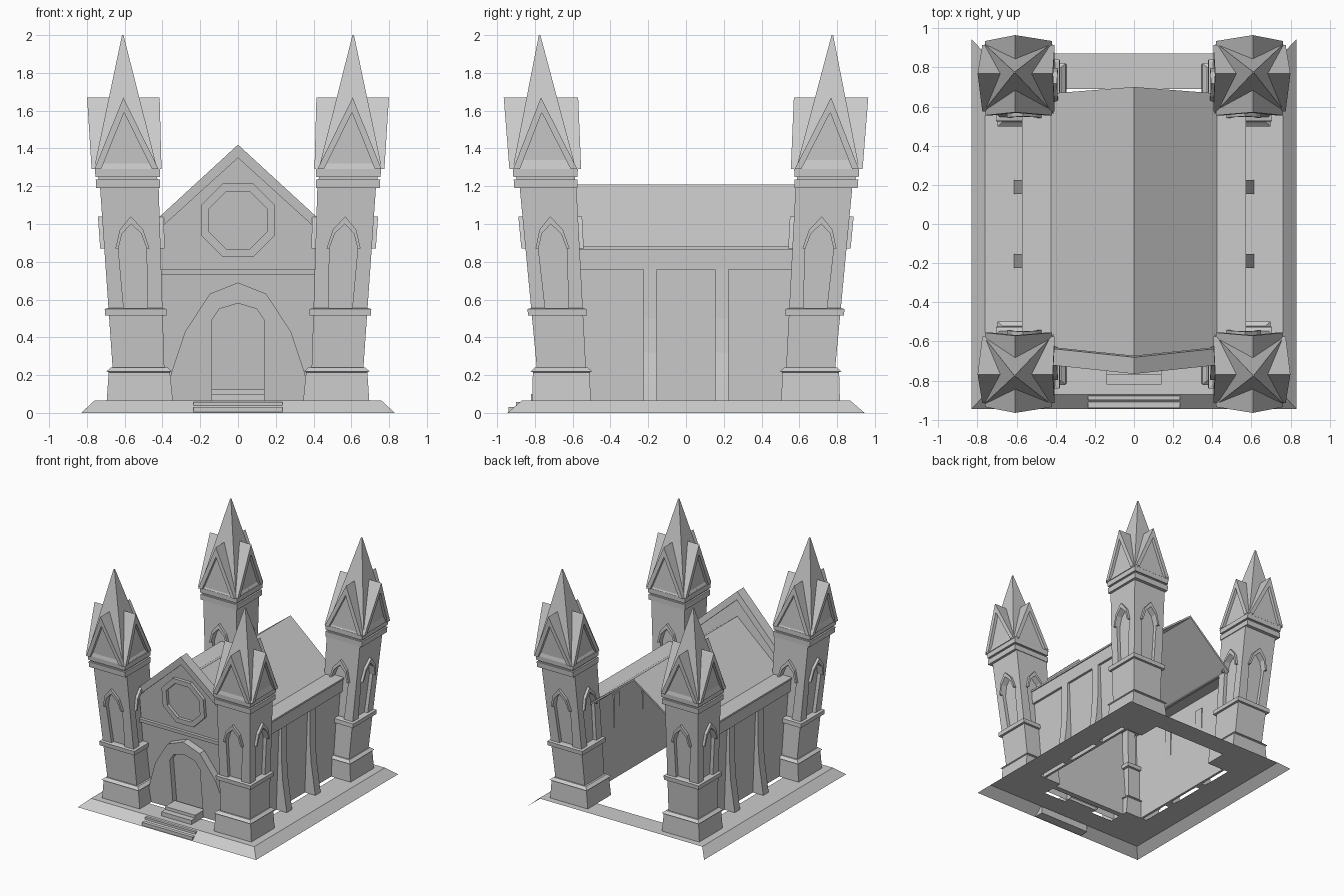
import bpy, bmesh, math

if "Cube" in bpy.data.objects:
    bpy.data.objects.remove(bpy.data.objects["Cube"])

stone = bpy.data.materials.new("grey_stone")
stone.use_nodes = True
GREY = (0.6, 0.6, 0.6, 1)
stone.diffuse_color = GREY
stone.node_tree.nodes["Principled BSDF"].inputs["Base Color"].default_value = GREY


def finish(name, bm):
    bmesh.ops.remove_doubles(bm, verts=bm.verts, dist=0.0005)
    bmesh.ops.recalc_face_normals(bm, faces=bm.faces)
    mesh = bpy.data.meshes.new(name)
    bm.to_mesh(mesh)
    bm.free()
    mesh.materials.append(stone)
    obj = bpy.data.objects.new(name, mesh)
    bpy.context.collection.objects.link(obj)


def face(bm, pts):
    bm.faces.new([bm.verts.new(p) for p in pts])


def prism(bm, at, loop, o0, o1):
    """Extrude an outline of (u, z) points between two offsets of a mapped plane."""
    a = [bm.verts.new(at(u, z, o0)) for u, z in loop]
    b = [bm.verts.new(at(u, z, o1)) for u, z in loop]
    bm.faces.new(a)
    bm.faces.new(b[::-1])
    for i in range(len(loop)):
        j = (i + 1) % len(loop)
        bm.faces.new((a[i], a[j], b[j], b[i]))


def panel(bm, at, outer, inner, depth, out=0.0):
    """Symmetric face with a recessed opening, from half outlines."""
    for s in (-1, 1):
        face(bm, [at(s * u, z, out) for u, z in outer + inner[::-1]])
        for (u, z), (v, w) in zip(inner, inner[1:]):
            face(bm, [at(s * u, z, out), at(s * v, w, out),
                      at(s * v, w, out - depth), at(s * u, z, out - depth)])
    back = inner + [(-u, z) for u, z in inner[::-1] if u > 0]
    face(bm, [at(u, z, out - depth) for u, z in back])


def mirrored(half):
    return half + [(-u, z) for u, z in half[::-1] if u > 0]


def box(bm, x0, x1, y0, y1, z0, z1):
    prism(bm, lambda u, z, o: (u, o, z), [(x0, z0), (x1, z0), (x1, z1), (x0, z1)], y0, y1)


def taper(z0, z1, low, high):
    """Centre and half size (cx, hx, cy, hy) of a leaning shaft by height."""
    return lambda z: [a + (b - a) * (z - z0) / (z1 - z0) for a, b in zip(low, high)]


def side_map(shape, dx, dy, sx, sy):
    def at(u, z, o):
        cx, hx, cy, hy = shape(z)
        return (sx * (cx + dx * (hx + o) - dy * u), sy * (cy + dy * (hy + o) + dx * u), z)
    return at


def tiers(bm, shape, steps, sx, sy):
    """Stack of rectangles (height, growth), closed at both ends."""
    rings = []
    for z, e in steps:
        cx, hx, cy, hy = shape(z)
        rings.append([bm.verts.new((sx * (cx + i * (hx + e)), sy * (cy + j * (hy + e)), z))
                      for i, j in ((-1, -1), (1, -1), (1, 1), (-1, 1))])
    for a, b in zip(rings, rings[1:]):
        for i in range(4):
            j = (i + 1) % 4
            bm.faces.new((a[i], a[j], b[j], b[i]))
    bm.faces.new(rings[0])
    bm.faces.new(rings[-1])


DIRS = ((1, 0), (0, 1), (-1, 0), (0, -1))
shaft = taper(0.24, 1.19, (0.527, 0.137, 0.66, 0.13), (0.575, 0.155, 0.73, 0.15))
crown = taper(1.29, 1.67, (0.59, 0.185, 0.745, 0.19), (0.607, 0.192, 0.768, 0.197))
lancet = [(0, 0.555), (0.062, 0.555), (0.075, 0.87), (0.05, 0.95), (0, 1.0)]
hood_out = [(0.09, 0.87), (0.062, 0.97), (0, 1.04)]


def tower(tag, sx, sy):
    bm = bmesh.new()
    plinth = taper(0.065, 0.24, (0.52, 0.175, 0.66, 0.155), (0.523, 0.16, 0.66, 0.15))
    tiers(bm, plinth, [(0.065, 0), (0.215, 0), (0.22, 0.012), (0.24, -0.01)], sx, sy)
    finish("tower_plinth_" + tag, bm)

    # shaft with a recessed pointed window on each side
    bm, hoods = bmesh.new(), bmesh.new()
    for dx, dy in DIRS:
        at = side_map(shaft, dx, dy, sx, sy)
        w0, w1 = [shaft(z)[3 if dx else 1] for z in (0.24, 1.19)]
        panel(bm, at, [(0, 0.24), (w0, 0.24), (w1, 1.19), (0, 1.19)], lancet, 0.03)
        for s in (-1, 1):
            half = hood_out + lancet[:1:-1]
            prism(hoods, at, [(s * u, z) for u, z in half], -0.005, 0.022)
    finish("tower_shaft_" + tag, bm)
    finish("window_hoods_" + tag, hoods)

    bm = bmesh.new()
    tiers(bm, shaft, [(0.515, 0), (0.515, 0.02), (0.55, 0.02), (0.555, 0)], sx, sy)
    finish("tower_string_course_" + tag, bm)
    bm = bmesh.new()
    cap = taper(1.19, 1.29, (0.582, 0.16, 0.742, 0.158), (0.585, 0.162, 0.745, 0.162))
    tiers(bm, cap, [(1.19, 0.009), (1.235, 0.009), (1.235, -0.005),
                    (1.25, -0.005), (1.25, 0.01), (1.29, 0.01)], sx, sy)
    finish("tower_cornice_" + tag, bm)

    # crossed gables around the spire
    bm = bmesh.new()
    for dx, dy in DIRS:
        at = side_map(crown, dx, dy, sx, sy)
        panel(bm, at, [(0.17, 1.29), (0, 1.67)], [(0.135, 1.29), (0, 1.59)], 0.025)
        for s in (-1, 1):
            face(bm, [at(s * 0.17, 1.29, 0), at(0, 1.67, 0),
                      at(0, 1.67, -0.192), at(s * 0.17, 1.29, -0.187)])
    finish("spire_gables_" + tag, bm)
    bm = bmesh.new()
    spire = taper(1.29, 2.0, (0.595, 0.168, 0.75, 0.168), (0.61, 0.004, 0.775, 0.004))
    tiers(bm, spire, [(1.29, 0), (2.0, 0)], sx, sy)
    finish("spire_" + tag, bm)


for sx, side in ((1, "left"), (-1, "right")):
    for sy, end in ((-1, "front"), (1, "back")):
        tower(end + "_" + side, sx, sy)

# base: open ring, sloped on the front and both sides
bm = bmesh.new()
corners = ((-1, 1), (-1, -1), (1, -1), (1, 1))
for i in range(4):
    (a, b), (c, d) = corners[i], corners[(i + 1) % 4]
    face(bm, [(a * 0.76, b * 0.87, 0.065), (c * 0.76, d * 0.87, 0.065),
              (c * 0.55, d * 0.69, 0.065), (a * 0.55, b * 0.69, 0.065)])
    if i < 3:
        face(bm, [(a * 0.83, b * 0.945, 0), (c * 0.83, d * 0.945, 0),
                  (c * 0.76, d * 0.87, 0.065), (a * 0.76, b * 0.87, 0.065)])
finish("base", bm)

# steps
bm = bmesh.new()
box(bm, -0.235, 0.235, -0.94, -0.86, 0, 0.03)
box(bm, -0.235, 0.235, -0.90, -0.86, 0.03, 0.058)
finish("lower_steps", bm)
bm = bmesh.new()
box(bm, -0.14, 0.14, -0.82, -0.64, 0.065, 0.1)
box(bm, -0.14, 0.14, -0.77, -0.64, 0.1, 0.125)
finish("door_steps", bm)


# front wall, leaning outward with height
def front(u, z, o):
    return (u, -0.61 - 0.115 * (z - 0.065) - o, z)


bm = bmesh.new()
prism(bm, front, mirrored([(0.43, 0.065), (0.43, 1.0), (0, 1.39)]), -0.06, -0.015)
finish("front_wall", bm)
bm = bmesh.new()
for s in (-1, 1):
    prism(bm, front, [(0, 1.42), (s * 0.43, 1.025), (s * 0.43, 0.96), (0, 1.35)], -0.085, 0)
finish("gable_coping", bm)
bm = bmesh.new()
prism(bm, front, [(-0.43, 0.73), (0.43, 0.73), (0.43, 0.76), (-0.43, 0.76)], -0.03, 0.01)
finish("front_string_course", bm)

bm = bmesh.new()
for i in range(8):
    def ring(k, r):
        a = math.radians(22.5 + 45 * k)
        return (r * math.cos(a), 1.02 + r * math.sin(a))
    prism(bm, front, [ring(i, 0.21), ring(i + 1, 0.21), ring(i + 1, 0.165), ring(i, 0.165)], -0.02, 0.012)
finish("rose_window_frame", bm)

# arched portal with a recessed door
bm = bmesh.new()
arch = [(0.39, 0.065), (0.35, 0.22), (0.28, 0.43), (0.15, 0.63), (0, 0.69)]
door = [(0.14, 0.065), (0.14, 0.49), (0.1, 0.55), (0, 0.58)]
panel(bm, front, arch, door, 0.05, out=0.05)
for s in (-1, 1):
    for (u, z), (v, w) in zip(arch, arch[1:]):
        face(bm, [front(s * u, z, 0.05), front(s * v, w, 0.05),
                  front(s * v, w, -0.02), front(s * u, z, -0.02)])
finish("portal", bm)

# side walls with header, flared buttresses and flat eaves
for s, side in ((1, "left"), (-1, "right")):
    def flank(u, z, o):
        return (s * (0.535 + 0.037 * (z - 0.065) + o), u, z)

    def rect(h, z0, z1):
        return [(-h, z0), (h, z0), (h, z1), (-h, z1)]
    bm = bmesh.new()
    prism(bm, flank, rect(0.62, 0.065, 0.87), -0.04, -0.02)
    prism(bm, flank, rect(0.62, 0.76, 0.87), -0.03, 0)
    finish("side_wall_" + side, bm)
    bm = bmesh.new()
    foot = [(0.51, 0.065), (0.612, 0.065), (0.6, 0.15), (0.575, 0.32), (0.563, 0.5), (0.563, 0.76), (0.51, 0.76)]
    for y in (-0.19, 0.19):
        prism(bm, lambda u, z, o: (s * u, o, z), foot, y - 0.036, y + 0.036)
    finish("buttresses_" + side, bm)
    bm = bmesh.new()
    box(bm, s * 0.41, s * 0.573, -0.62, 0.62, 0.865, 0.88)
    finish("eaves_" + side, bm)

# main roof, open at the back
bm = bmesh.new()
section = mirrored([(0.425, 0.88), (0, 1.21)]) + [(-0.425, 0.862), (0, 1.192), (0.425, 0.862)]
prism(bm, lambda u, z, o: (u, o * (0.7 - 0.1 * (1.21 - z)), z), section, -1, 1)
finish("roof", bm)
